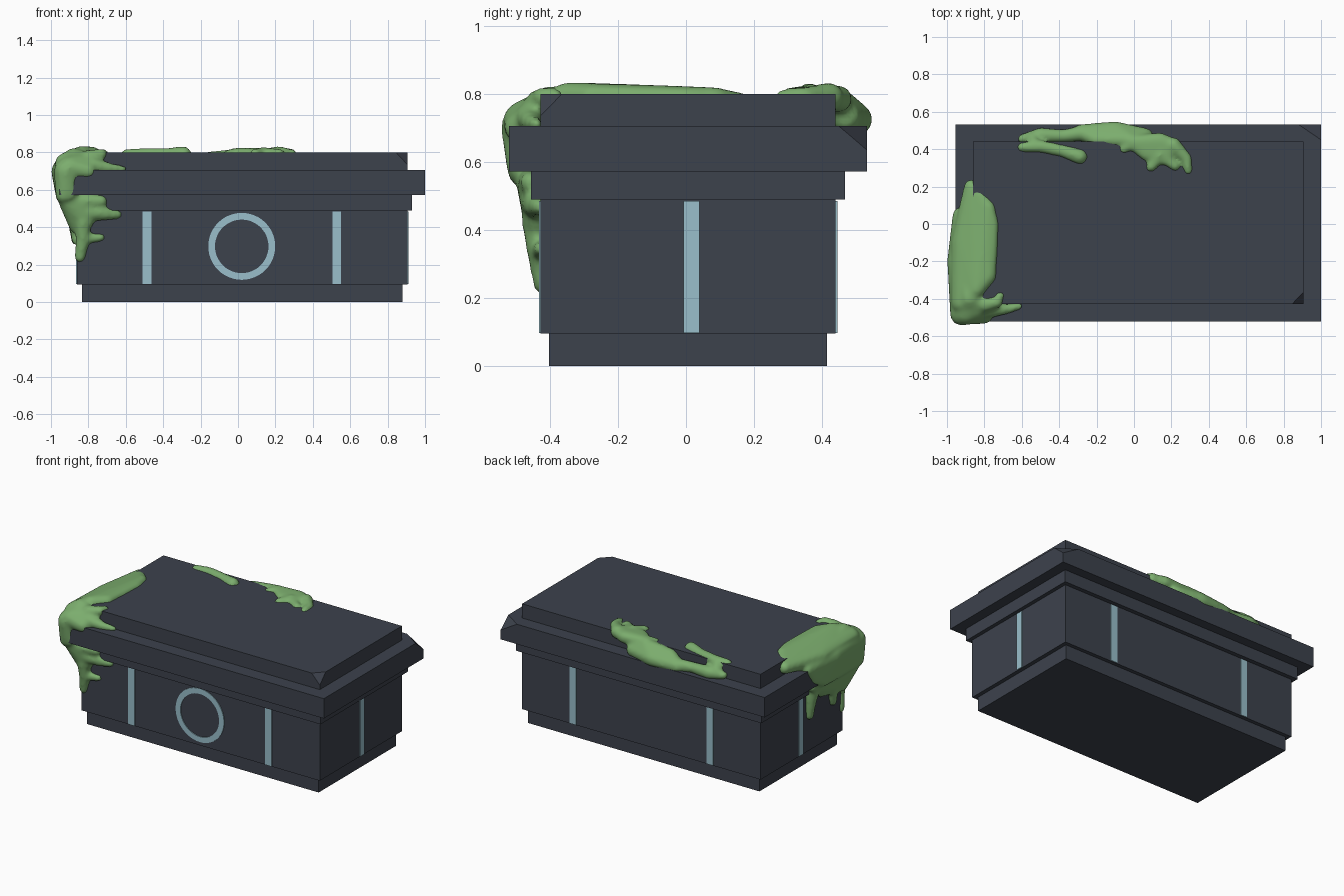
import bpy, bmesh, math
from mathutils import Vector, Matrix


def material(name, col):
    m = bpy.data.materials.new(name)
    m.diffuse_color = (*col, 1)
    return m


STONE = material("dark stone", (0.046, 0.054, 0.073))
INLAY = material("pale blue inlay", (0.32, 0.52, 0.60))
SLIME = material("green slime", (0.20, 0.42, 0.155))


def finish(bm, name, mat):
    bmesh.ops.recalc_face_normals(bm, faces=bm.faces)
    me = bpy.data.meshes.new(name)
    bm.to_mesh(me)
    bm.free()
    me.materials.append(mat)
    ob = bpy.data.objects.new(name, me)
    bpy.context.collection.objects.link(ob)
    return ob


def box(name, x, y, z, mat, chip=None):
    """Axis-aligned box from ranges; chip = three points of a broken-off corner."""
    bm = bmesh.new()
    size = Vector((x[1] - x[0], y[1] - y[0], z[1] - z[0]))
    mid = Vector((sum(x), sum(y), sum(z))) / 2
    bmesh.ops.create_cube(bm, size=1, matrix=Matrix.Translation(mid) @ Matrix.Diagonal((*size, 1)))
    if chip:
        a, b, c = map(Vector, chip)
        n = (b - a).cross(c - a).normalized()
        if n.dot(a - mid) < 0:
            n = -n
        bmesh.ops.bisect_plane(bm, geom=bm.verts[:] + bm.edges[:] + bm.faces[:],
                               plane_co=a, plane_no=n, clear_outer=True)
        bmesh.ops.holes_fill(bm, edges=[e for e in bm.edges if e.is_boundary])
    return finish(bm, name, mat)


# Stepped stone layers
CX, CY = 0.0225, 0.006


def layer(name, hx, hy, z0, z1, chip=None):
    box(name, (CX - hx, CX + hx), (CY - hy, CY + hy), (z0, z1), STONE, chip)


layer("plinth", 0.857, 0.409, 0, 0.095)
layer("tomb_body", 0.883, 0.434, 0.095, 0.49)
layer("collar", 0.908, 0.462, 0.49, 0.572)
layer("lid", 0.9775, 0.526, 0.572, 0.705,
      [(0.88, 0.532, 0.705), (1.0, 0.45, 0.705), (1.0, 0.532, 0.635)])
layer("lid_top", 0.883, 0.434, 0.705, 0.80,
      [(0.845, -0.428, 0.80), (0.9055, -0.365, 0.80), (0.9055, -0.428, 0.735)])

# Inlaid vertical bars on all four sides
P = 0.005
Z = (0.097, 0.485)
for side, (y0, y1) in {"front": (-0.428 - P, -0.426), "back": (0.438, 0.44 + P)}.items():
    for x in (-0.487, 0.528):
        box(side + "_bar", (x - 0.024, x + 0.024), (y0, y1), Z, INLAY)
for side, (x0, x1) in {"left": (-0.8605 - P, -0.858), "right": (0.903, 0.9055 + P)}.items():
    box(side + "_bar", (x0, x1), (CY - 0.013, CY + 0.033), Z, INLAY)

# Front ring inlay
bm = bmesh.new()
N = 48
loops = []
for r, y in ((0.179, -0.426), (0.179, -0.428 - P), (0.143, -0.428 - P), (0.143, -0.426)):
    loops.append([bm.verts.new((0.02 + r * math.cos(2 * math.pi * i / N), y,
                                0.298 + r * math.sin(2 * math.pi * i / N))) for i in range(N)])
for k in range(4):
    a, b = loops[k], loops[(k + 1) % 4]
    for i in range(N):
        j = (i + 1) % N
        bm.faces.new((a[i], a[j], b[j], b[i]))
finish(bm, "front_ring", INLAY)


# Slime: hulls around spheres (x, y, z, radius), fused by remeshing
def hull(bm, balls):
    part = bmesh.new()
    for x, y, z, r in balls:
        bmesh.ops.create_icosphere(part, subdivisions=2, radius=r, matrix=Matrix.Translation((x, y, z)))
    res = bmesh.ops.convex_hull(part, input=part.verts[:])
    junk = [v for v in res["geom_interior"] if isinstance(v, bmesh.types.BMVert)]
    bmesh.ops.delete(part, geom=junk, context='VERTS')
    bmesh.ops.delete(part, geom=[v for v in part.verts if not v.link_faces], context='VERTS')
    tmp = bpy.data.meshes.new("tmp")
    part.to_mesh(tmp)
    part.free()
    bm.from_mesh(tmp)
    bpy.data.meshes.remove(tmp)


def slime(name, sheets, drips):
    bm = bmesh.new()
    for s in sheets:
        hull(bm, s)
    for d in drips:
        for a, b in zip(d, d[1:]):
            hull(bm, [a, b])
    ob = finish(bm, name, SLIME)
    rm = ob.modifiers.new("fuse", 'REMESH')
    rm.mode = 'VOXEL'
    rm.voxel_size = 0.012
    rm.use_smooth_shade = True
    sm = ob.modifiers.new("soften", 'SMOOTH')
    sm.factor = 0.5
    sm.iterations = 5


slime("corner_slime", [
    # sheet over the top edge
    [(-0.87, 0.20, 0.755, 0.04), (-0.775, 0.09, 0.785, 0.035), (-0.755, 0.0, 0.785, 0.035),
     (-0.775, -0.28, 0.79, 0.04), (-0.84, -0.35, 0.79, 0.045), (-0.92, -0.1, 0.73, 0.06),
     (-0.92, -0.42, 0.74, 0.06)],
    # bulge around the lid corner
    [(-0.94, -0.2, 0.70, 0.06), (-0.93, 0.05, 0.70, 0.04), (-0.92, -0.48, 0.70, 0.065),
     (-0.88, -0.40, 0.77, 0.055), (-0.93, -0.48, 0.57, 0.045), (-0.94, -0.10, 0.57, 0.035),
     (-0.94, 0.0, 0.62, 0.03), (-0.90, -0.48, 0.58, 0.045)],
    # front flap on the lid ledge
    [(-0.90, -0.48, 0.72, 0.06), (-0.80, -0.49, 0.70, 0.045), (-0.78, -0.44, 0.75, 0.04),
     (-0.86, -0.40, 0.78, 0.04)],
    # lower mass under the lid
    [(-0.91, -0.45, 0.54, 0.05), (-0.90, -0.05, 0.54, 0.035), (-0.865, -0.41, 0.40, 0.035),
     (-0.87, -0.18, 0.44, 0.025), (-0.82, -0.45, 0.54, 0.045), (-0.81, -0.44, 0.43, 0.04)],
], [
    [(-0.80, -0.43, 0.77, 0.045), (-0.73, -0.42, 0.79, 0.03), (-0.715, -0.38, 0.795, 0.022)],
    [(-0.78, -0.46, 0.73, 0.045), (-0.68, -0.455, 0.715, 0.028), (-0.615, -0.44, 0.71, 0.02)],
    [(-0.82, -0.45, 0.54, 0.045), (-0.73, -0.455, 0.54, 0.032)],
    [(-0.80, -0.44, 0.48, 0.05), (-0.72, -0.44, 0.475, 0.04), (-0.645, -0.43, 0.468, 0.025)],
    [(-0.83, -0.44, 0.43, 0.045), (-0.83, -0.43, 0.33, 0.038), (-0.845, -0.42, 0.24, 0.03)],
    [(-0.81, -0.43, 0.34, 0.03), (-0.73, -0.425, 0.345, 0.022)],
    [(-0.88, -0.08, 0.50, 0.045), (-0.87, -0.07, 0.40, 0.035), (-0.865, -0.07, 0.33, 0.028)],
    [(-0.87, -0.30, 0.45, 0.04), (-0.86, -0.32, 0.33, 0.03)],
])

slime("back_slime", [
    [(-0.02, 0.44, 0.79, 0.035), (0.14, 0.45, 0.785, 0.04), (0.06, 0.37, 0.79, 0.032),
     (0.22, 0.42, 0.79, 0.035), (0.17, 0.34, 0.79, 0.032)],
    [(-0.28, 0.49, 0.72, 0.045), (-0.10, 0.50, 0.725, 0.05), (0.06, 0.47, 0.73, 0.045),
     (-0.02, 0.45, 0.78, 0.04), (-0.20, 0.45, 0.76, 0.04)],
], [
    [(-0.60, 0.455, 0.73, 0.025), (-0.50, 0.475, 0.73, 0.042), (-0.38, 0.47, 0.73, 0.035),
     (-0.25, 0.49, 0.725, 0.045)],
    [(-0.55, 0.46, 0.74, 0.035), (-0.53, 0.43, 0.785, 0.03)],
    [(-0.60, 0.41, 0.79, 0.028), (-0.50, 0.415, 0.79, 0.035), (-0.38, 0.39, 0.79, 0.035),
     (-0.29, 0.36, 0.79, 0.043)],
    [(0.0, 0.43, 0.79, 0.035), (-0.055, 0.40, 0.79, 0.025)],
    [(0.21, 0.42, 0.79, 0.045), (0.28, 0.35, 0.79, 0.032), (0.29, 0.285, 0.79, 0.025)],
    [(0.14, 0.37, 0.79, 0.04), (0.09, 0.305, 0.79, 0.03)],
    [(0.17, 0.35, 0.79, 0.035), (0.22, 0.31, 0.79, 0.03)],
])
